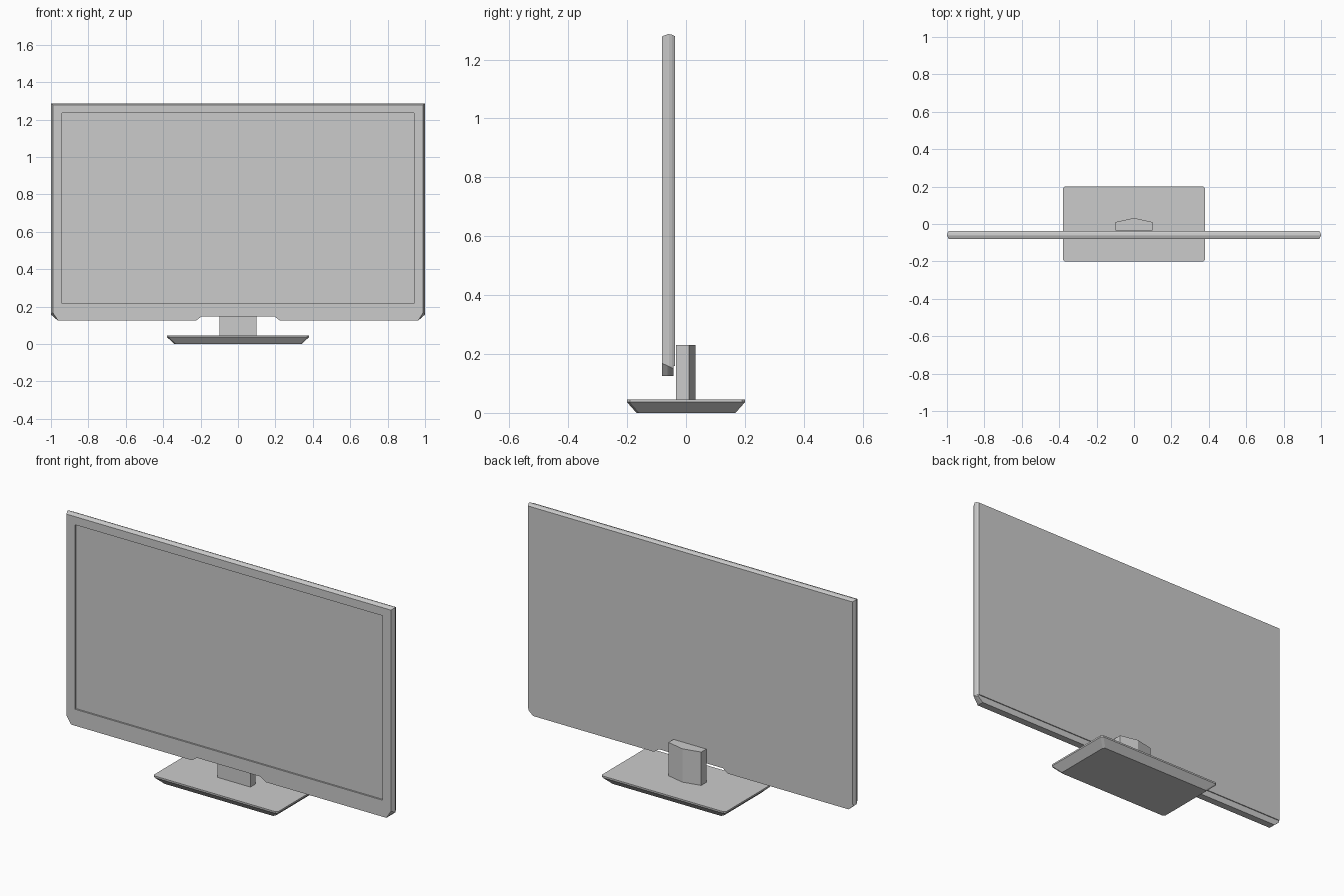
import bpy, bmesh

if "Cube" in bpy.data.objects:
    bpy.data.objects.remove(bpy.data.objects["Cube"])


def loft(name, rings):
    """Solid through matching rings of points, capped at both ends."""
    bm = bmesh.new()
    loops = [[bm.verts.new(p) for p in ring] for ring in rings]
    n = len(loops[0])
    for a, b in zip(loops, loops[1:]):
        for i in range(n):
            j = (i + 1) % n
            bm.faces.new((a[i], a[j], b[j], b[i]))
    bm.faces.new(loops[0])
    bm.faces.new(loops[-1])
    bmesh.ops.recalc_face_normals(bm, faces=bm.faces)
    mesh = bpy.data.meshes.new(name)
    bm.to_mesh(mesh)
    bm.free()
    obj = bpy.data.objects.new(name, mesh)
    bpy.context.collection.objects.link(obj)
    return obj


def mirrored(half):
    """Close a right-hand half outline by mirroring it in x."""
    return half + [(-x, z) for x, z in reversed(half)]


def housing_ring(y, side, top, corner):
    # bottom notch above the foot, cut chin corners
    half = [(0.195, 0.147), (0.225, 0.125), (0.963, 0.125),
            (side, corner), (side, top)]
    return [(x, y, z) for x, z in mirrored(half)]


def rect_ring_y(y, x, z0, z1):
    return [(-x, y, z0), (x, y, z0), (x, y, z1), (-x, y, z1)]


def plate_ring(z, x, y, c=0.01):
    # rectangle with clipped corners
    half = [(x - c, -y), (x, c - y), (x, y - c), (x - c, y)]
    return [(px, py, z) for px, py in mirrored(half)]


# front housing with chin
housing = loft("screen_housing", [
    housing_ring(-0.081, 0.990, 1.279, 0.168),
    housing_ring(-0.062, 1.0, 1.286, 0.160),
    housing_ring(-0.056, 1.0, 1.286, 0.157),
    housing_ring(-0.042, 0.992, 1.281, 0.150)])

# back shell
loft("back_shell", [
    rect_ring_y(-0.058, 0.998, 0.160, 1.285),
    rect_ring_y(-0.050, 0.998, 0.160, 1.285),
    rect_ring_y(-0.037, 0.990, 0.160, 1.279)])

# recessed display opening
cutter = loft("display_cutter", [
    rect_ring_y(-0.100, 0.940, 0.216, 1.234),
    rect_ring_y(-0.072, 0.940, 0.216, 1.234)])
cutter.hide_render = True
cutter.hide_viewport = True
cut = housing.modifiers.new("display_recess", "BOOLEAN")
cut.operation = "DIFFERENCE"
cut.solver = "EXACT"
cut.object = cutter

# stand column, pointed at the back
column = mirrored([(0.1, -0.034), (0.1, 0.010)])
column.insert(2, (0.0, 0.032))
loft("stand_column", [[(x, y, z) for x, y in column] for z in (0.04, 0.23)])

# tapered foot
loft("stand_base", [
    plate_ring(0.0, 0.340, 0.168),
    plate_ring(0.037, 0.380, 0.201),
    plate_ring(0.046, 0.380, 0.201)])
